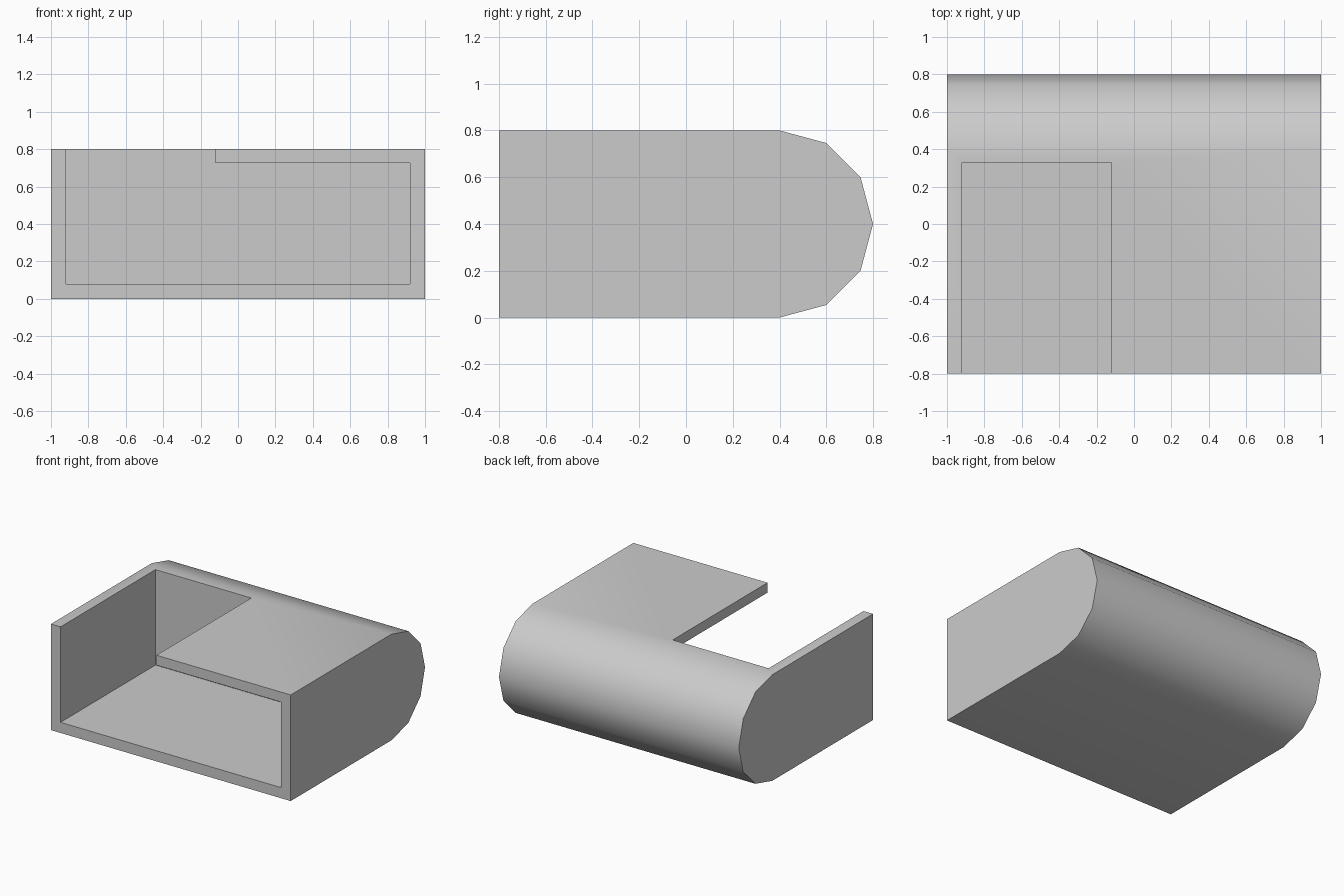
import bpy, bmesh
from math import sin, cos, radians

cube = bpy.data.objects.get("Cube")
if cube:
    bpy.data.objects.remove(cube, do_unlink=True)

# One plain grey
GREY = (0.6, 0.6, 0.6, 1)
grey = bpy.data.materials.new("light grey")
grey.use_nodes = True
grey.diffuse_color = GREY
grey.node_tree.nodes["Principled BSDF"].inputs["Base Color"].default_value = GREY


def extruded(name, profile, x0, x1):
    """Solid made by sweeping a (y, z) profile along x."""
    bm = bmesh.new()
    face = bm.faces.new([bm.verts.new((x0, y, z)) for y, z in profile])
    swept = bmesh.ops.extrude_face_region(bm, geom=[face])["geom"]
    moved = [v for v in swept if isinstance(v, bmesh.types.BMVert)]
    bmesh.ops.translate(bm, vec=(x1 - x0, 0, 0), verts=moved)
    bmesh.ops.recalc_face_normals(bm, faces=bm.faces)
    mesh = bpy.data.meshes.new(name)
    bm.to_mesh(mesh)
    bm.free()
    mesh.materials.append(grey)
    obj = bpy.data.objects.new(name, mesh)
    bpy.context.collection.objects.link(obj)
    return obj


def rectangle(y0, y1, z0, z1):
    return [(y0, z0), (y1, z0), (y1, z1), (y0, z1)]


# Housing: square front, half-round back in 30 degree steps
R = 0.4
arc = [(0.4 + R * cos(radians(a)), R + R * sin(radians(a))) for a in range(-90, 91, 30)]
housing = extruded("housing", [(-0.8, 0)] + arc + [(-0.8, 2 * R)], -1, 1)

# Open-front cavity, and the opening through the roof on one side
cutters = [
    extruded("cavity_cutter", rectangle(-1, 0.33, 0.08, 0.725), -0.92, 0.92),
    extruded("roof_opening_cutter", rectangle(-1, 0.33, 0.08, 1), -0.92, -0.12),
]
bpy.context.view_layer.objects.active = housing
for cutter in cutters:
    cutter.hide_render = True
    cut = housing.modifiers.new(cutter.name, "BOOLEAN")
    cut.operation = "DIFFERENCE"
    cut.solver = "EXACT"
    cut.object = cutter
    bpy.ops.object.modifier_apply(modifier=cut.name)
for cutter in cutters:
    bpy.data.objects.remove(cutter, do_unlink=True)

# Soft shading round the back, crisp edges elsewhere
bpy.ops.object.select_all(action="DESELECT")
housing.select_set(True)
bpy.ops.object.shade_smooth_by_angle(angle=radians(31))
